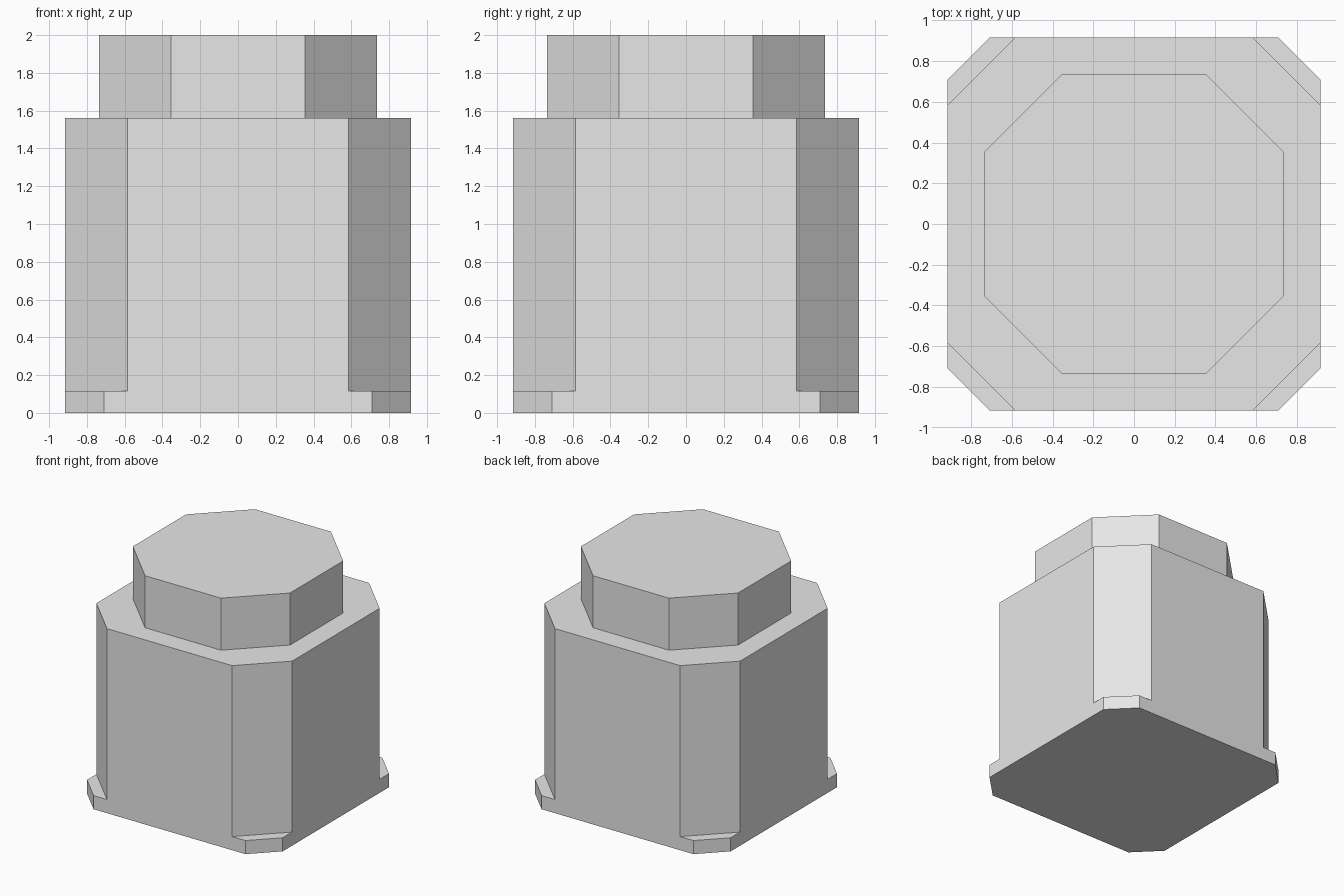
import bpy
import bmesh

# Remove the default cube
cube = bpy.data.objects.get("Cube")
if cube:
    bpy.data.objects.remove(cube, do_unlink=True)

# Plain grey material
grey = bpy.data.materials.new("light_grey")
grey.use_nodes = True
colour = (0.8, 0.8, 0.8, 1.0)
grey.diffuse_color = colour
grey.node_tree.nodes["Principled BSDF"].inputs["Base Color"].default_value = colour


def chamfered_outline(half, flat):
    """Square of half-width `half` whose sides stay flat up to +-`flat`."""
    corner = [(half, -flat), (half, flat)]
    points = []
    for _ in range(4):
        points += corner
        corner = [(-y, x) for x, y in corner]  # quarter turn
    return points


# Stack of chamfered blocks: half-width, half flat length, top height
tiers = [
    (0.915, 0.71, 0.115),   # foot plate with small corner cuts
    (0.915, 0.585, 1.56),   # main body with wider corner cuts
    (0.735, 0.355, 2.0),    # octagonal cap
]

bm = bmesh.new()
bottom = 0.0
lower_rim = None
for half, flat, top in tiers:
    outline = chamfered_outline(half, flat)
    low = [bm.verts.new((x, y, bottom)) for x, y in outline]
    high = [bm.verts.new((x, y, top)) for x, y in outline]

    # Side walls
    for i in range(len(low)):
        j = (i + 1) % len(low)
        bm.faces.new((low[i], low[j], high[j], high[i]))

    # Base, or the ledges between this tier and the one below
    if lower_rim is None:
        bm.faces.new(low[::-1])
    else:
        for i in range(len(low)):
            j = (i + 1) % len(low)
            # Flush sides need no ledge
            if half == lower_half and i % 2 == 0:
                continue
            bm.faces.new((lower_rim[i], lower_rim[j], low[j], low[i]))
    lower_rim, lower_half, bottom = high, half, top

# Top of the cap
bm.faces.new(lower_rim)

mesh = bpy.data.meshes.new("chamfered_block")
bm.to_mesh(mesh)
bm.free()
mesh.materials.append(grey)
block = bpy.data.objects.new("chamfered_block", mesh)
bpy.context.collection.objects.link(block)
